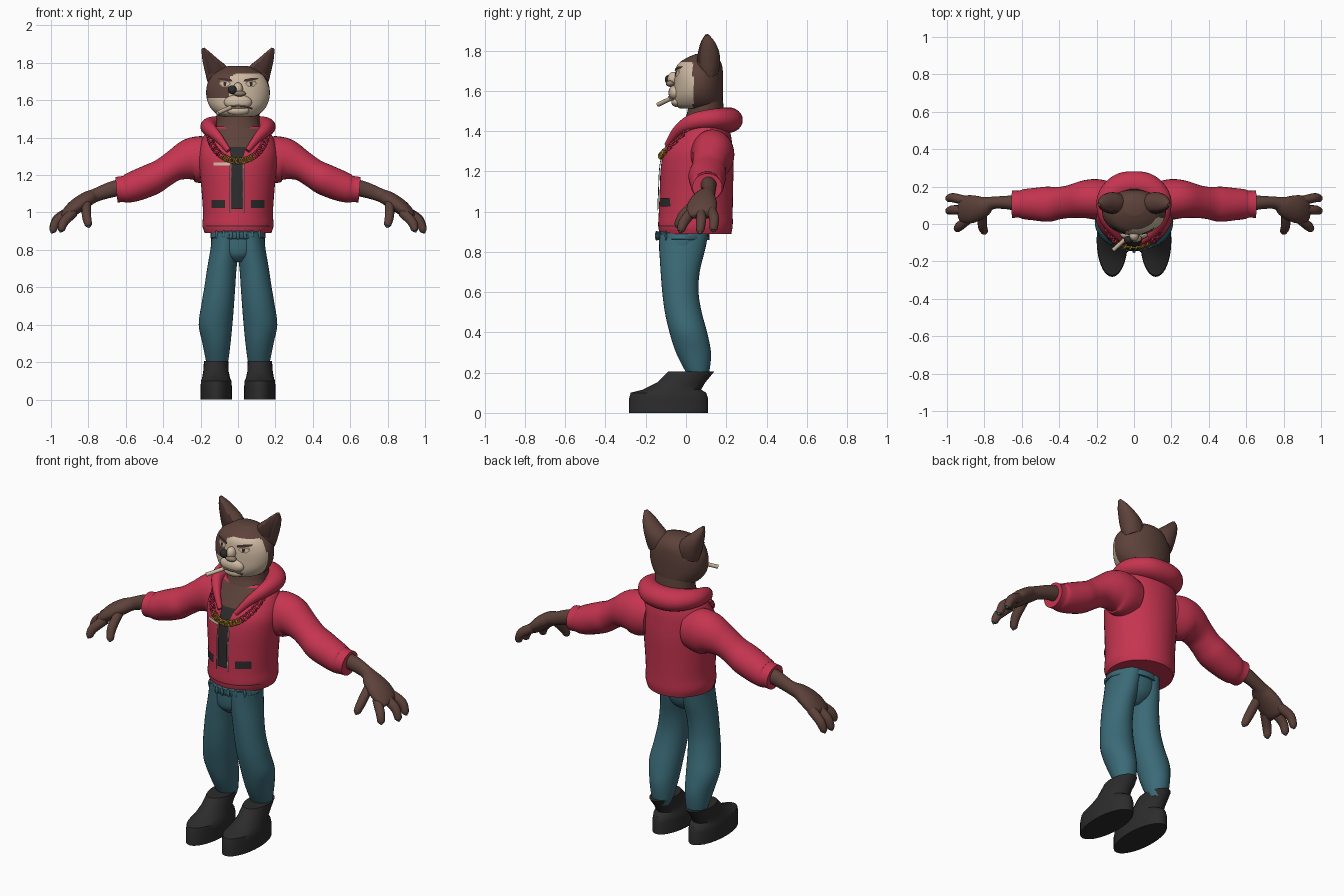
import bpy, bmesh, math
from mathutils import Vector

cube = bpy.data.objects.get("Cube")
if cube:
    bpy.data.objects.remove(cube, do_unlink=True)


def material(name, *rgb):
    m = bpy.data.materials.new(name)
    m.use_nodes = True
    m.diffuse_color = (*rgb, 1)
    m.node_tree.nodes["Principled BSDF"].inputs["Base Color"].default_value = (*rgb, 1)
    return m


red = material("jacket red", .56, .035, .08)
teal = material("denim teal", .043, .145, .185)
brown = material("fur brown", .11, .054, .043)
dark_brown = material("dark fur", .055, .026, .022)
cream = material("face cream", .62, .49, .36)
tan = material("shaded tan", .28, .2, .14)
black = material("boot black", .025, .025, .026)
gold = material("gold", .36, .2, .02)
grey = material("zip grey", .35, .32, .27)


def finish(bm, name, mats, angle=50):
    mesh = bpy.data.meshes.new(name)
    bm.to_mesh(mesh)
    bm.free()
    ob = bpy.data.objects.new(name, mesh)
    bpy.context.collection.objects.link(ob)
    for m in mats:
        mesh.materials.append(m)
    bpy.ops.object.select_all(action='DESELECT')
    ob.select_set(True)
    bpy.context.view_layer.objects.active = ob
    bpy.ops.object.shade_smooth_by_angle(angle=math.radians(angle))
    return ob


def smooth(rings, k=4):
    """Catmull-Rom resampling of rings (x, y, z, radius a, radius b)."""
    out = []
    for i in range(len(rings) - 1):
        p0, p1 = rings[max(i - 1, 0)], rings[i]
        p2, p3 = rings[i + 1], rings[min(i + 2, len(rings) - 1)]
        for j in range(k):
            t = j / k
            out.append(tuple(
                b + t / 2 * (c - a + t * (2*a - 5*b + 4*c - d + t * (3*(b - c) + d - a)))
                for a, b, c, d in zip(p0, p1, p2, p3)))
    return out + [tuple(rings[-1])]


def loft(name, rings, mats, upright=False, n=24, s=1, rule=None, angle=50):
    """Skin elliptical rings, level when upright, else square to the path."""
    bm = bmesh.new()
    loops = []
    for i, (x, y, z, a, b) in enumerate(rings):
        u, v = Vector((1, 0, 0)), Vector((0, 1, 0))
        if not upright:
            t = Vector(rings[min(i + 1, len(rings) - 1)][:3]) - Vector(rings[max(i - 1, 0)][:3])
            u = t.cross(Vector((0, 0, 1))).normalized()
            v = u.cross(t).normalized()
        ring = []
        for j in range(n):
            w = math.tau * j / n
            p = Vector((x, y, z)) + u * a * math.cos(w) + v * b * math.sin(w)
            ring.append(bm.verts.new((p.x * s, p.y, p.z)))
        loops.append(ring)
    for r, q in zip(loops, loops[1:]):
        for j in range(n):
            bm.faces.new((r[j], r[(j + 1) % n], q[(j + 1) % n], q[j]))
    bm.faces.new(loops[0])
    bm.faces.new(loops[-1])
    bmesh.ops.recalc_face_normals(bm, faces=bm.faces)
    if rule:
        for f in bm.faces:
            f.material_index = int(rule(f.calc_center_median(), f.normal))
    return finish(bm, name, mats, angle)


def box_ring(z, x0, x1, y0, y1):
    return ((x0 + x1) / 2, (y0 + y1) / 2, z, (x1 - x0) / 2, (y1 - y0) / 2)


def front(rings, x, z):
    """Front surface y of an upright loft at x, z."""
    for p, q in zip(rings, rings[1:]):
        if p[2] <= z <= q[2]:
            t = (z - p[2]) / (q[2] - p[2])
            y, a, b = (p[i] + t * (q[i] - p[i]) for i in (1, 3, 4))
            return y - b * math.sqrt(max(0, 1 - (x / a) ** 2))
    return rings[-1][1]


def patch(name, rings, rows, mat, lift=.006, nx=8, k=5):
    """Thin panel hugging the front of a loft; rows are (z, x0, x1)."""
    bm = bmesh.new()
    grid = []
    for z, x0, x1 in [tuple(a + (b - a) * j / k for a, b in zip(r, q))
                      for r, q in zip(rows, rows[1:]) for j in range(k)] + [rows[-1]]:
        xs = [x0 + (x1 - x0) * i / nx for i in range(nx + 1)]
        grid.append([bm.verts.new((x, front(rings, x, z) - lift, z)) for x in xs])
    for r, q in zip(grid, grid[1:]):
        for i in range(nx):
            bm.faces.new((r[i], r[i + 1], q[i + 1], q[i]))
    return finish(bm, name, [mat])


def ball(name, centre, size, mat):
    bm = bmesh.new()
    bmesh.ops.create_uvsphere(bm, u_segments=20, v_segments=12, radius=1)
    bmesh.ops.scale(bm, vec=size, verts=bm.verts)
    bmesh.ops.translate(bm, vec=centre, verts=bm.verts)
    return finish(bm, name, [mat])


# Jacket body
torso = smooth([box_ring(z, -w, w, y0, y1) for z, w, y0, y1 in (
    (.89, .178, -.13, .225), (.93, .19, -.138, .232), (1, .187, -.135, .232),
    (1.12, .195, -.13, .234), (1.22, .205, -.125, .236), (1.3, .21, -.108, .232),
    (1.37, .2, -.062, .225), (1.43, .17, -.02, .21), (1.46, .13, 0, .19))])
loft("jacket_body", torso, [red], True, 48)
patch("chest_fur", torso, [(1.33, -.035, .035), (1.38, -.07, .07), (1.45, -.11, .11)], brown)
patch("shirt", torso, [(1.02, -.035, .025), (1.28, -.035, .025), (1.35, -.045, .04)], black, .008)
for side, x in (("right", -.042), ("left", .032)):
    patch(side + "_zip", torso, [(1, x - .004, x + .004), (1.27, x - .004, x + .004)], grey, .009, 1)
for side, x in (("right", -.105), ("left", .105)):
    patch(side + "_pocket", torso, [(1.025, x - .036, x + .036), (1.068, x - .036, x + .036)], black)
patch("chest_badge", torso, [(1.25, -.13, -.045), (1.268, -.13, -.045)], cream)
patch("hem_band", torso, [(.925, -.17, .17), (.931, -.17, .17)], dark_brown, .002, 24, 1)

# Rolled hood around the neck
half = [(.05, -.095, 1.33, .012, .014), (.105, -.045, 1.4, .022, .025), (.15, .03, 1.445, .035, .04),
        (.145, .13, 1.46, .055, .05), (.08, .195, 1.457, .07, .06)]
hood = half + [(0, .212, 1.455, .07, .063)] + [(-r[0], *r[1:]) for r in reversed(half)]
loft("hood", smooth(hood, 5), [red])

# Chain of alternating links
links = 30
for i in range(links + 1):
    w = math.pi * i / links
    x, z = .155 * math.cos(w), 1.44 - .165 * math.sin(w)
    bpy.ops.mesh.primitive_torus_add(
        major_segments=12, minor_segments=6, major_radius=.013, minor_radius=.005,
        location=(x, front(torso, x, z) - .01, z),
        rotation=(math.pi / 2 if i % 2 else math.pi / 5, w, 0))
    link = bpy.context.object
    link.name = "chain_link"
    link.data.materials.append(gold if abs(x) < .085 else red)
    bpy.ops.object.shade_smooth()

# Neck and head, with a pale face and one dark eye patch
neck = [box_ring(z, -w, w, y0, y1) for z, w, y0, y1 in (
    (1.36, .12, -.03, .18), (1.43, .125, -.018, .19), (1.49, .115, .005, .19), (1.58, .12, .02, .18))]
loft("neck", smooth(neck), [brown], True, 32)
head = smooth([box_ring(z, -w, w, y0, y1) for z, w, y0, y1 in (
    (1.512, .085, -.03, .17), (1.53, .12, -.052, .18), (1.57, .153, -.062, .183),
    (1.62, .169, -.06, .184), (1.68, .166, -.055, .184), (1.73, .14, -.042, .178),
    (1.762, .1, 0, .16), (1.782, .055, .045, .13))], 6)


def pale(c, normal):
    patch_eye = c.x < -.045 and c.z > 1.615
    return c.y < .035 and c.z < 1.745 - .4 * max(0, -c.x) and not patch_eye


loft("head", head, [brown, cream], True, 64, rule=pale)
ball("muzzle", (0, -.055, 1.59), (.075, .032, .04), cream)
ball("chin", (0, -.045, 1.545), (.06, .028, .026), cream)
ball("snout_bridge", (0, -.062, 1.66), (.026, .03, .035), cream)
ball("nose_underside", (.008, -.078, 1.636), (.034, .022, .016), tan)
ball("nose_tip", (-.03, -.084, 1.656), (.024, .021, .024), black)
mouth = [(-.075, -.064, 1.555, .004, .004), (-.04, -.079, 1.566, .005, .004), (0, -.084, 1.57, .005, .004),
         (.04, -.079, 1.566, .005, .004), (.075, -.064, 1.555, .004, .004)]
loft("mouth_line", smooth(mouth), [tan], n=8)
for side, s in (("left", 1), ("right", -1)):
    def spot(part, rows, mat, lift):
        rows = [(z, *sorted((s * a, s * b))) for z, a, b in rows]
        patch(side + part, head, rows, mat, lift, k=2)
    spot("_eye_rim", [(1.672, .055, .085), (1.688, .037, .102), (1.705, .05, .095)], tan, .003)
    spot("_eye", [(1.677, .06, .083), (1.688, .045, .095), (1.697, .055, .088)], cream, .005)
    spot("_pupil", [(1.677, .064, .076), (1.697, .062, .078)], black, .007)
    spot("_brow", [(1.7, .03, .045), (1.712, .035, .105), (1.72, .075, .11)], dark_brown, .007)

    # Ears with a darker hollow
    ear = [(.09, .11, 1.7, .052, .07), (.112, .112, 1.745, .058, .064), (.14, .112, 1.79, .053, .047),
           (.168, .108, 1.84, .036, .027), (.187, .104, 1.878, .01, .008)]
    loft(side + "_ear", smooth(ear), [brown, dark_brown], s=s,
         rule=lambda c, n: n.y < -.72 and c.z > 1.74)

    # Sleeves, bunched at elbow and cuff
    sleeve = [(.13, .125, 1.28, .1, .11), (.2, .132, 1.283, .108, .125), (.26, .132, 1.282, .102, .112),
              (.34, .12, 1.25, .088, .083), (.4, .112, 1.212, .086, .078), (.46, .106, 1.178, .094, .084),
              (.54, .106, 1.145, .086, .082), (.59, .106, 1.128, .08, .076), (.615, .106, 1.125, .072, .07),
              (.65, .106, 1.122, .074, .068)]
    loft(side + "_sleeve", smooth(sleeve), [red], n=32, s=s)

    # Forearm and palm
    arm = [(.6, .108, 1.14, .045, .045), (.68, .115, 1.122, .036, .042), (.76, .112, 1.093, .034, .036),
           (.81, .092, 1.07, .058, .04), (.87, .08, 1.03, .075, .04), (.915, .075, .99, .07, .032),
           (.93, .075, .975, .05, .018)]
    loft(side + "_arm", smooth(arm), [brown], s=s)

    # Fingers with claws
    fingers = {"outer": ((.9, .125, 1.005), (.965, .14, .965), (.99, .137, .915)),
               "middle": ((.905, .075, 1.0), (.968, .075, .955), (.99, .07, .905)),
               "inner": ((.88, .03, 1.0), (.93, -.01, .95), (.945, -.025, .91)),
               "thumb": ((.81, .06, 1.05), (.81, -.01, .985), (.8, -.04, .935))}
    for label, (a, b, c) in fingers.items():
        path = [(*a, .025, .027), (*b, .025, .026), (*c, .02, .02)]
        tip = Vector(c) + (Vector(c) - Vector(b)).normalized() * .018
        loft(f"{side}_{label}_finger", smooth(path) + [(*tip.lerp(c, .4), .012, .012)], [brown], n=14, s=s)
        loft(f"{side}_{label}_claw", [(*tip.lerp(c, .6), .013, .013), (*tip, .004, .004)], [teal], n=10, s=s)

    # Trouser leg
    leg = [box_ring(*r) for r in (
        (.17, .065, .16, .02, .105), (.21, .052, .172, -.005, .117), (.3, .04, .19, -.05, .124),
        (.4, .03, .21, -.082, .105), (.5, .022, .197, -.105, .078), (.6, .015, .18, -.118, .062),
        (.7, .008, .165, -.126, .068), (.8, -.005, .148, -.132, .092), (.89, -.01, .135, -.135, .11))]
    loft(side + "_trouser_leg", smooth(leg), [teal], True, 32, s)

    # Boot with a thick toe and flared shaft
    boot = [box_ring(*r) for r in (
        (0, .033, .2, -.283, .11), (.07, .033, .2, -.283, .11), (.1, .035, .198, -.275, .1),
        (.115, .042, .192, -.215, .075), (.15, .05, .186, -.145, .095), (.205, .052, .182, -.09, .14))]
    loft(side + "_boot", boot, [black], True, 28, s, angle=40)

# Seat and waistband of the trousers
seat = [box_ring(z, -w, w, y0, y1) for z, w, y0, y1 in (
    (.735, .04, -.09, .03), (.77, .1, -.125, .075), (.82, .142, -.134, .097), (.9, .14, -.135, .11))]
loft("trouser_seat", smooth(seat), [teal], True, 32)
band = [box_ring(z, -w, w, y0, .116) for z, w, y0 in (
    (.858, .14, -.138), (.865, .148, -.146), (.895, .146, -.146), (.9, .14, -.138))]
loft("waistband", band, [teal], True, 32)
for i in range(-3, 4):
    x = .038 * i
    ball("belt_loop", (x, front(band, x, .88) - .002, .88), (.009, .006, .024), teal)

# Cigarette in the corner of the mouth
stick = [(-.04, -.075, 1.562, .011, .011), (-.11, -.138, 1.532, .011, .011)]
loft("cigarette", stick, [cream], n=14)
